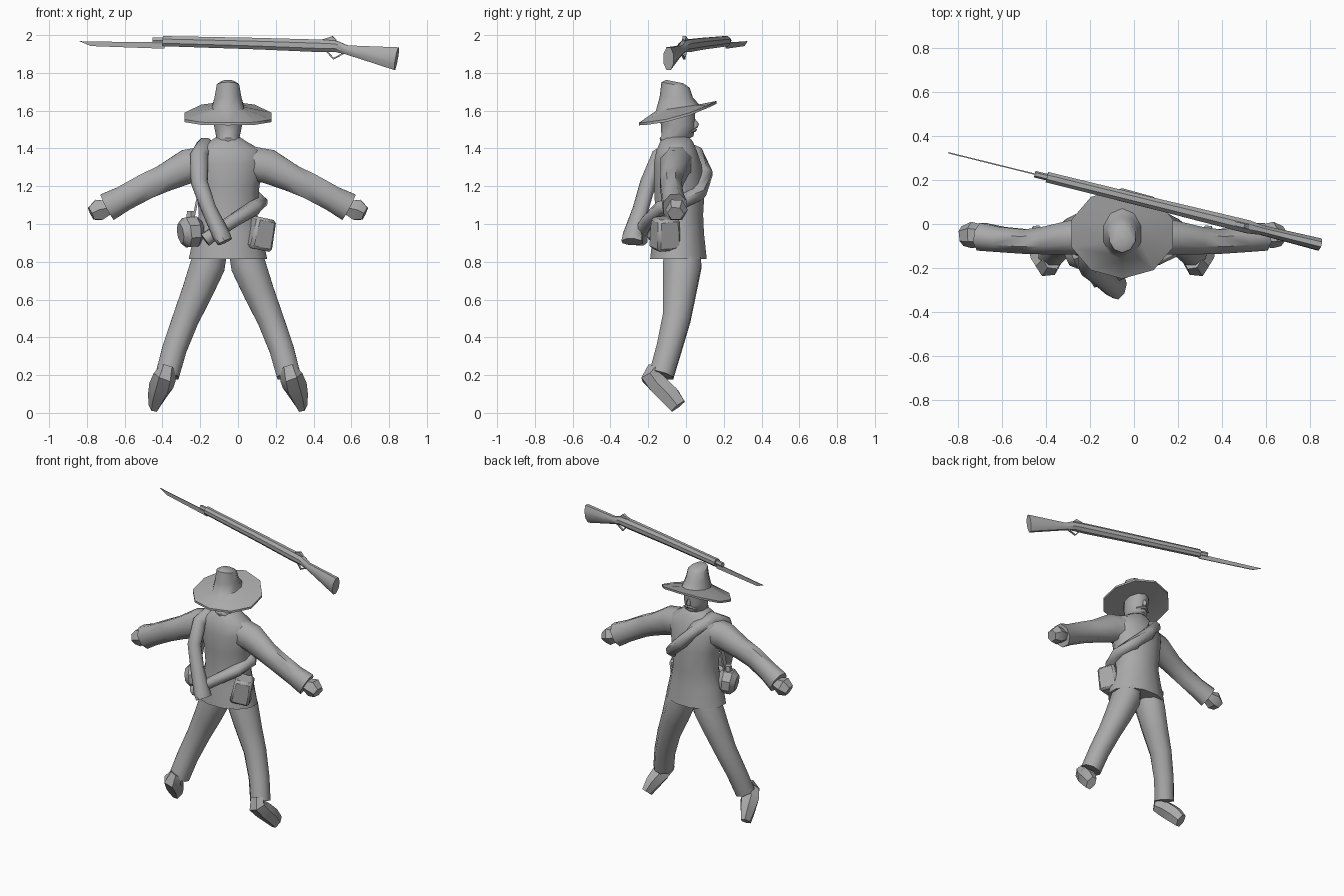
import bpy, bmesh, math
from mathutils import Vector, Matrix

CX = -0.053  # the figure's symmetry plane
grey = bpy.data.materials.new("plain grey")
grey.diffuse_color = (0.4, 0.4, 0.4, 1)


def finish(name, bm, angle=50, mirror=False):
    """Turn a bmesh into a shaded object, optionally with a mirrored twin."""
    if mirror:
        twin = bmesh.ops.duplicate(bm, geom=bm.verts[:] + bm.edges[:] + bm.faces[:])
        for v in twin["geom"]:
            if isinstance(v, bmesh.types.BMVert):
                v.co.x = 2 * CX - v.co.x
    bmesh.ops.recalc_face_normals(bm, faces=bm.faces)
    me = bpy.data.meshes.new(name)
    bm.to_mesh(me)
    bm.free()
    me.materials.append(grey)
    ob = bpy.data.objects.new(name, me)
    bpy.context.collection.objects.link(ob)
    bpy.ops.object.select_all(action='DESELECT')
    ob.select_set(True)
    bpy.context.view_layer.objects.active = ob
    bpy.ops.object.shade_smooth_by_angle(angle=math.radians(angle))
    return ob


def tube(name, pts, n=8, side=(0, 1, 0), axis=None, turn=0.5, angle=50, mirror=False):
    """Loft n-sided rings along pts of (x, y, z, radius, radius along side)."""
    bm = bmesh.new()
    rings = []
    c = [Vector(p[:3]) for p in pts]
    for i, p in enumerate(pts):
        t = Vector(axis) if axis else (c[min(i + 1, len(c) - 1)] - c[max(i - 1, 0)])
        t.normalize()
        v = Vector(side)
        v = (v - t * v.dot(t)).normalized()
        u = v.cross(t)
        ring = []
        for k in range(n):
            a = 2 * math.pi * (k + turn) / n
            ring.append(bm.verts.new(c[i] + u * math.cos(a) * p[3] + v * math.sin(a) * p[4]))
        rings.append(ring)
    for r, s in zip(rings, rings[1:]):
        for k in range(n):
            bm.faces.new((r[k], r[(k + 1) % n], s[(k + 1) % n], s[k]))
    bm.faces.new(rings[0])
    bm.faces.new(rings[-1])
    return finish(name, bm, angle, mirror)


def box(name, loc, size, rot=(0, 0, 0), bevel=0.0, taper=1.0):
    bm = bmesh.new()
    bmesh.ops.create_cube(bm, size=1)
    for v in bm.verts:
        if v.co.z > 0:
            v.co.x *= taper
            v.co.y *= taper
        v.co = Vector((v.co.x * size[0], v.co.y * size[1], v.co.z * size[2]))
    if bevel:
        bmesh.ops.bevel(bm, geom=bm.edges[:], offset=bevel, segments=1, affect='EDGES')
    m = Matrix.Translation(loc)
    for ang, ax in zip(rot, "XYZ"):
        m = m @ Matrix.Rotation(math.radians(ang), 4, ax)
    bm.transform(m)
    return finish(name, bm, 40)


UP = (0, 0, 1)
# Tunic with flared hem and sloping shoulders
tube("tunic", [(CX, -.04, .815, .215, .155), (CX, -.04, .95, .185, .14),
               (CX, -.035, 1.05, .16, .13), (CX, -.035, 1.2, .172, .14),
               (CX, -.045, 1.32, .2, .13), (CX, -.05, 1.39, .185, .11),
               (CX, -.05, 1.435, .105, .09), (CX, -.05, 1.46, .065, .07)], 12, axis=UP)

# Neck and head, widening at the cheeks
tube("head", [(CX, -.06, 1.42, .06, .07), (CX, -.06, 1.455, .064, .08),
              (CX, -.045, 1.465, .066, .085), (CX, -.043, 1.52, .078, .09),
              (CX, -.045, 1.62, .08, .095)], 10, axis=UP)
tube("nose", [(CX, .03, 1.565, .008, .012), (CX, .045, 1.53, .014, .024),
              (CX, .042, 1.508, .015, .018)], 6, axis=UP)
tube("moustache", [(CX - .05, .025, 1.485, .005, .006), (CX, .045, 1.5, .013, .013),
                   (CX + .05, .025, 1.485, .005, .006)], 6)

# Wide hat: tilted brim rising to the front, tall crown
bm = bmesh.new()
N = 10
hat = []
for rx, ry, cy, z, tilt in ((.095, .1, -.045, 1.588, .22), (.242, .205, -.043, 1.592, .28),
                            (.242, .205, -.043, 1.606, .28), (.09, .115, -.045, 1.622, .15),
                            (.075, .088, -.052, 1.67, .0), (.062, .075, -.055, 1.725, -.2),
                            (.035, .045, -.06, 1.742, -.2)):
    ring = []
    for k in range(N):
        a = 2 * math.pi * (k + .5) / N
        y = cy + ry * math.sin(a)
        side_lift = .025 * math.cos(a) ** 2 if rx > .2 else 0
        ring.append(bm.verts.new((CX + rx * math.cos(a), y, z + tilt * y - side_lift)))
    hat.append(ring)
for r, s in zip(hat, hat[1:]):
    for k in range(N):
        bm.faces.new((r[k], r[(k + 1) % N], s[(k + 1) % N], s[k]))
bm.faces.new(hat[0])
bm.faces.new(hat[-1])
finish("hat", bm, 45)

# Sleeves, cuffs open toward the hands
tube("sleeves", [(.06, -.05, 1.32, .1, .09), (.16, -.06, 1.305, .098, .085),
                 (.29, -.075, 1.24, .078, .068), (.38, -.08, 1.2, .075, .06),
                 (.5, -.07, 1.135, .073, .062), (.585, -.058, 1.09, .082, .068)],
     8, mirror=True)
tube("hands", [(.55, -.055, 1.1, .04, .045), (.585, -.052, 1.085, .045, .05),
               (.63, -.05, 1.075, .065, .06), (.672, -.055, 1.055, .04, .045)],
     6, mirror=True, angle=35)

# Trousers and boots
tube("trousers", [(.03, -.02, .88, .09, .1), (.055, -.02, .78, .1, .11),
                  (.11, -.035, .64, .088, .095), (.17, -.05, .5, .076, .08),
                  (.23, -.09, .34, .07, .072), (.268, -.13, .2, .068, .07)], 8, mirror=True)
tube("boots", [(.265, -.165, .235, .045, .045), (.282, -.185, .19, .058, .062),
               (.3, -.14, .145, .06, .066), (.322, -.085, .09, .06, .05),
               (.338, -.042, .035, .05, .03)], 6, side=(1, 0, 0), mirror=True, angle=40)

# Blanket roll slung over one shoulder, its ends crossed behind the hip
tube("blanket_roll", [(-.07, -.285, .905, .06, .04), (-.09, -.28, .945, .056, .045),
                      (-.155, -.24, 1.08, .045, .04), (-.205, -.2, 1.22, .046, .042),
                      (-.205, -.14, 1.36, .05, .045), (-.175, -.05, 1.415, .05, .045),
                      (-.125, .05, 1.37, .052, .045), (-.04, .09, 1.265, .055, .045),
                      (.055, .06, 1.165, .055, .045), (.11, -.03, 1.115, .05, .04),
                      (.085, -.13, 1.085, .045, .04), (-.02, -.2, 1.02, .038, .036),
                      (-.12, -.24, .955, .038, .036), (-.175, -.245, .915, .045, .04)],
     8, side=UP)

# Haversack, canteen and its strap on the hips
box("haversack", (.115, -.11, .95), (.13, .14, .17), (0, 12, 25), .015, .88)
tube("canteen", [(-.2, -.1, .96, .06, .06), (-.225, -.11, .96, .085, .085),
                 (-.275, -.13, .955, .085, .085), (-.305, -.14, .95, .055, .055)], 8, angle=40)
tube("canteen_neck", [(-.25, -.12, 1.02, .03, .03), (-.25, -.12, 1.07, .022, .022)], 6)
box("canteen_strap", (-.215, -.11, 1.13), (.012, .035, .2), (0, 12, 0))


# Rifle, floating overhead along a diagonal line
def rifle_pt(x, z, high, wide):
    return (x, .115 - .247 * x, z, high, wide)


def rifle_part(name, rows, n=6, angle=40):
    tube(name, [rifle_pt(*r) for r in rows], n, angle=angle)


rifle_part("rifle_barrel", [(-.45, 1.972, .018, .015), (-.35, 1.97, .018, .015)])
rifle_part("rifle_stock", [(-.395, 1.968, .029, .026), (.1, 1.955, .033, .028),
                           (.44, 1.943, .036, .032), (.52, 1.94, .032, .032),
                           (.575, 1.922, .026, .024), (.67, 1.905, .04, .026),
                           (.84, 1.875, .066, .03)], 8)
rifle_part("rifle_hammer", [(.45, 1.965, .018, .012), (.5, 1.975, .027, .014),
                            (.515, 1.965, .018, .012)], 4)
rifle_part("trigger_guard", [(.46, 1.925, .006, .008), (.505, 1.875, .006, .008),
                             (.575, 1.912, .006, .008)], 4)

# Bayonet: thin upright blade
bm = bmesh.new()
blade = [(-.84, 1.968), (-.78, 1.942), (-.39, 1.928), (-.39, 1.962), (-.78, 1.966)]
loops = [[bm.verts.new((x, .115 - .247 * x + d, z)) for x, z in blade] for d in (-.003, .003)]
for k in range(5):
    bm.faces.new((loops[0][k], loops[0][(k + 1) % 5], loops[1][(k + 1) % 5], loops[1][k]))
bm.faces.new(loops[0])
bm.faces.new(loops[1])
finish("bayonet", bm, 30)
